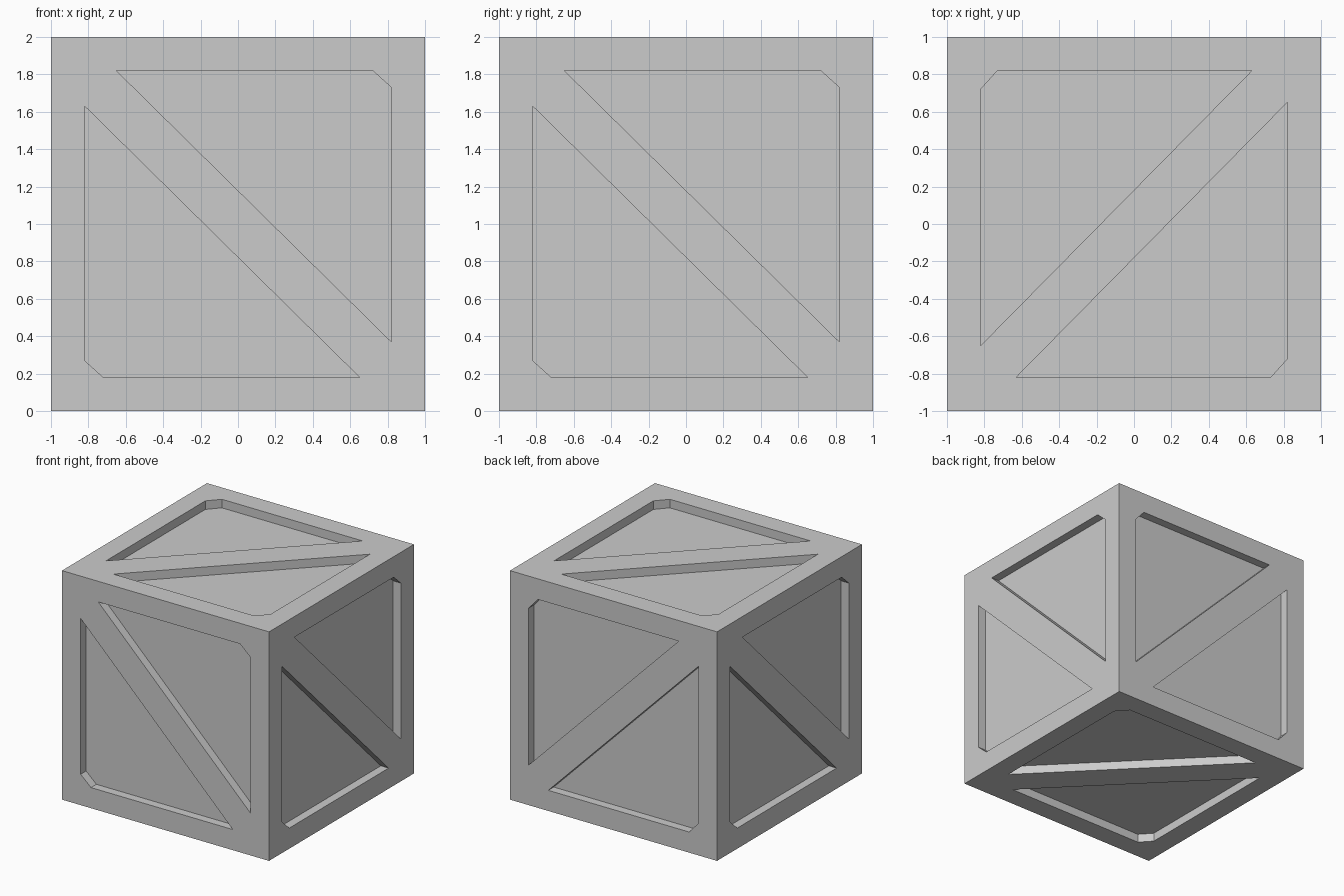
import bpy, bmesh
from math import radians
from mathutils import Matrix, Vector

if "Cube" in bpy.data.objects:
    bpy.data.objects.remove(bpy.data.objects["Cube"])

HALF, DEPTH = 1.0, 0.075
# Recessed panel outline, seen from outside a face (right, up)
PANEL = [(-0.65, 0.82), (0.82, -0.63), (0.82, 0.73), (0.72, 0.82)]


def rot(deg, axis):
    return Matrix.Rotation(radians(deg), 4, axis)


def mesh_object(name, bm):
    bmesh.ops.recalc_face_normals(bm, faces=bm.faces)
    mesh = bpy.data.meshes.new(name)
    bm.to_mesh(mesh)
    bm.free()
    obj = bpy.data.objects.new(name, mesh)
    obj.location.z = HALF
    bpy.context.collection.objects.link(obj)
    return obj


def add_prism(bm, outline, z0, z1, mat):
    low, high = ([bm.verts.new(mat @ Vector((x, y, z))) for x, y in outline] for z in (z0, z1))
    bm.faces.new(low[::-1])
    bm.faces.new(high)
    n = len(outline)
    for i in range(n):
        j = (i + 1) % n
        bm.faces.new((low[i], low[j], high[j], high[i]))


# Crate body
bm = bmesh.new()
bmesh.ops.create_cube(bm, size=2 * HALF)
crate = mesh_object("crate", bm)

# Face orientation and quarter-turn that sets the diagonal brace direction
upright = rot(90, 'X')
faces = [
    (upright, 0),                    # front
    (rot(90, 'Z') @ upright, 0),     # right
    (rot(180, 'Z') @ upright, 90),   # back
    (rot(270, 'Z') @ upright, 0),    # left
    (Matrix.Identity(4), 90),        # top
    (rot(180, 'X'), 90),             # bottom
]

# Two recessed panels per face, either side of the brace
bm = bmesh.new()
for orient, spin in faces:
    for half_turn in (0, 180):
        add_prism(bm, PANEL, HALF - DEPTH, HALF + 0.1, orient @ rot(spin + half_turn, 'Z'))
cutter = mesh_object("panel_cutter", bm)
cutter.hide_render = True

cut = crate.modifiers.new("panels", 'BOOLEAN')
cut.operation = 'DIFFERENCE'
cut.solver = 'EXACT'
cut.object = cutter
bpy.context.view_layer.objects.active = crate
bpy.ops.object.modifier_apply(modifier=cut.name)
bpy.data.objects.remove(cutter)
